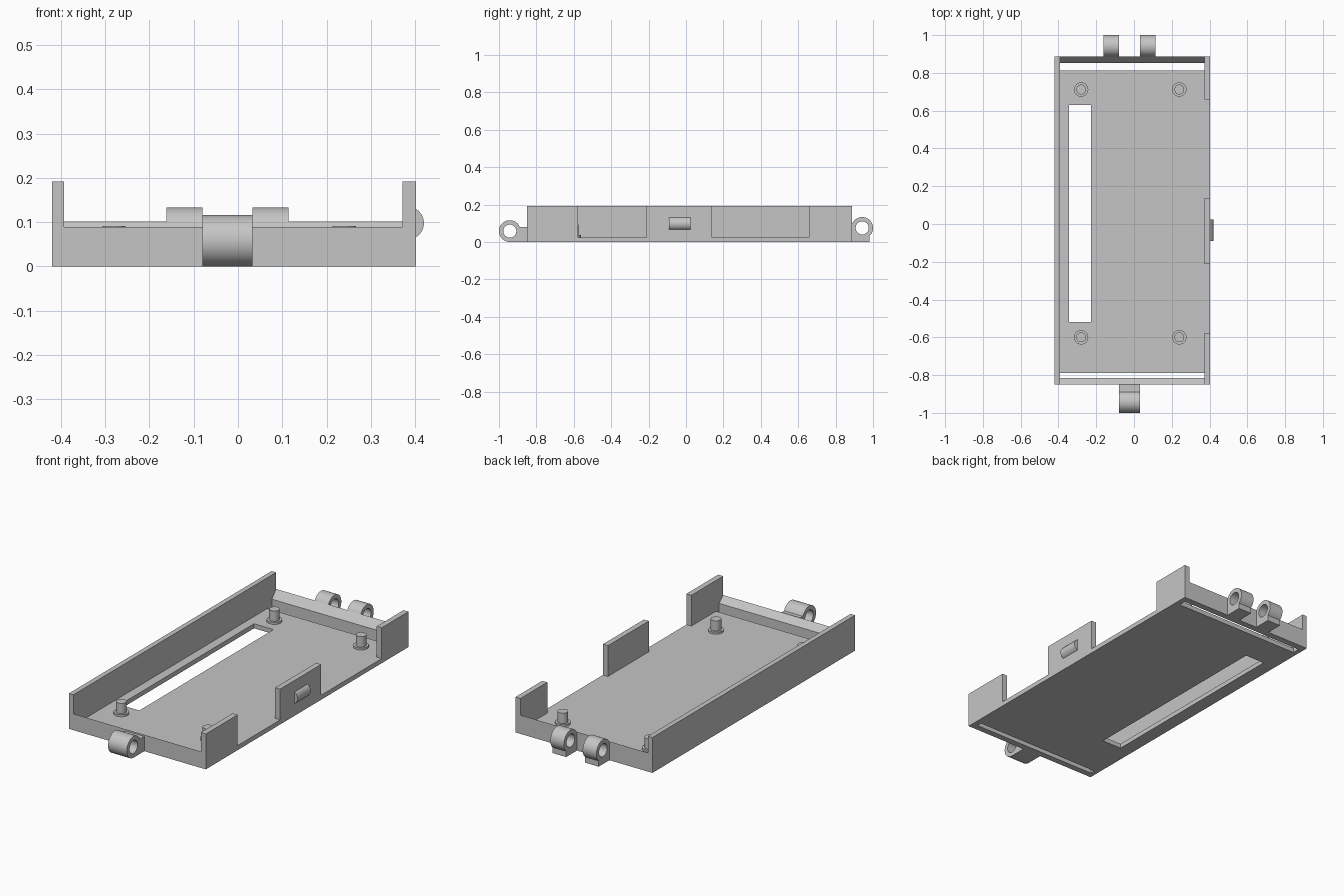
import bpy, bmesh
from math import radians, cos, sin
from mathutils import Matrix, Vector

if "Cube" in bpy.data.objects:
    bpy.data.objects.remove(bpy.data.objects["Cube"])

grey = bpy.data.materials.new("matte_grey")
grey.use_nodes = True
colour = (0.56, 0.56, 0.56, 1)
grey.diffuse_color = colour
grey.node_tree.nodes["Principled BSDF"].inputs["Base Color"].default_value = colour

# Overall layout
LEFT, LEFT_IN, RIGHT_IN, RIGHT = -0.42, -0.393, 0.372, 0.402
FRONT, FRONT_IN, BACK_IN, BACK = -0.85, -0.816, 0.853, 0.888
FLOOR, WALL = 0.025, 0.192


def finish(name, bm, smooth=True):
    bmesh.ops.recalc_face_normals(bm, faces=bm.faces)
    mesh = bpy.data.meshes.new(name)
    bm.to_mesh(mesh)
    bm.free()
    mesh.materials.append(grey)
    obj = bpy.data.objects.new(name, mesh)
    bpy.context.collection.objects.link(obj)
    if smooth:
        bpy.ops.object.select_all(action='DESELECT')
        obj.select_set(True)
        bpy.context.view_layer.objects.active = obj
        bpy.ops.object.shade_smooth_by_angle(angle=radians(30))
    return obj


def prism(name, loops, start, end, axis="z", smooth=False):
    """Extrude an outline (first loop) with holes (other loops) along an axis."""
    place = {"z": lambda u, v, w: (u, v, w),
             "x": lambda u, v, w: (w, u, v),
             "y": lambda u, v, w: (u, w, v)}[axis]
    bm = bmesh.new()
    caps = ([], [])
    for loop in loops:
        rings = [[bm.verts.new(place(u, v, w)) for u, v in loop] for w in (start, end)]
        n = len(loop)
        for i in range(n):
            j = (i + 1) % n
            bm.faces.new((rings[0][i], rings[0][j], rings[1][j], rings[1][i]))
        for cap, ring in zip(caps, rings):
            cap += [bm.edges.get((ring[i], ring[(i + 1) % n])) for i in range(n)]
    for cap, w in zip(caps, (-1, 1)):
        bmesh.ops.triangle_fill(bm, edges=cap, use_beauty=True,
                                normal=Vector(place(0, 0, w)))
    return finish(name, bm, smooth)


def rect(u0, u1, v0, v1):
    return [(u0, v0), (u1, v0), (u1, v1), (u0, v1)]


def arc(cu, cv, r, a0, a1, steps=32):
    return [(cu + r * cos(radians(a0 + (a1 - a0) * i / steps)),
             cv + r * sin(radians(a0 + (a1 - a0) * i / steps))) for i in range(steps + 1)]


# Floor with the long window and the two end slots
prism("floor", [rect(LEFT, RIGHT, FRONT, BACK),
                rect(-0.345, -0.228, -0.52, 0.63),
                rect(LEFT_IN, RIGHT_IN, 0.812, BACK_IN),
                rect(LEFT_IN, RIGHT_IN, FRONT_IN, -0.788)], 0, FLOOR)

# Side walls: one full on the right hand, three tabs on the left hand
prism("long_side_wall", [rect(LEFT, LEFT_IN, FRONT, BACK)], FLOOR, WALL)
for name, y0, y1 in (("front_tab", FRONT, -0.578), ("middle_tab", -0.212, 0.138),
                     ("back_tab", 0.658, BACK)):
    prism(name, [rect(RIGHT_IN, RIGHT, y0, y1)], FLOOR, WALL)

# End walls with tops sloping down to the inside
for name, outer, inner, top, low in (("front_wall", FRONT, FRONT_IN, 0.089, 0.057),
                                     ("back_wall", BACK, BACK_IN, 0.102, 0.06)):
    prism(name, [[(outer, FLOOR), (inner, FLOOR), (inner, low), (outer, top)]],
          LEFT_IN, RIGHT_IN, "x")

# Hinge knuckles
R, HOLE, PIN = 0.058, 0.035, 0.942


def hole(y, z):
    return arc(y, z, HOLE, 0, 360)[:-1]


front_outline = [(FRONT, 0.08), (FRONT, 0)] + arc(-PIN, R, R, 270, 22)
prism("front_hinge", [front_outline, hole(-PIN, R)], -0.08, 0.033, "x", True)
back_outline = [(BACK, 0), (0.98, 0)] + arc(PIN, 0.075, R, -49, 159)
for name, x0, x1 in (("back_hinge_right", -0.162, -0.08), ("back_hinge_left", 0.033, 0.114)):
    prism(name, [back_outline, hole(PIN, 0.075)], x0, x1, "x", True)

# Snap catch on the middle tab
prism("snap_catch", [arc(0.383, 0.098, 0.037, -59, 59, 24)], -0.09, 0.023, "y", True)

# Board pegs with a wide foot
for side, x in (("right", -0.28), ("left", 0.24)):
    for end, y in (("front", -0.6), ("back", 0.712)):
        bm = bmesh.new()
        for r, z0, z1 in ((0.038, FLOOR, 0.036), (0.026, 0.036, 0.092)):
            bmesh.ops.create_cone(bm, cap_ends=True, segments=32, radius1=r, radius2=r,
                                  depth=z1 - z0,
                                  matrix=Matrix.Translation((x, y, (z0 + z1) / 2)))
        finish(f"{end}_{side}_peg", bm)
